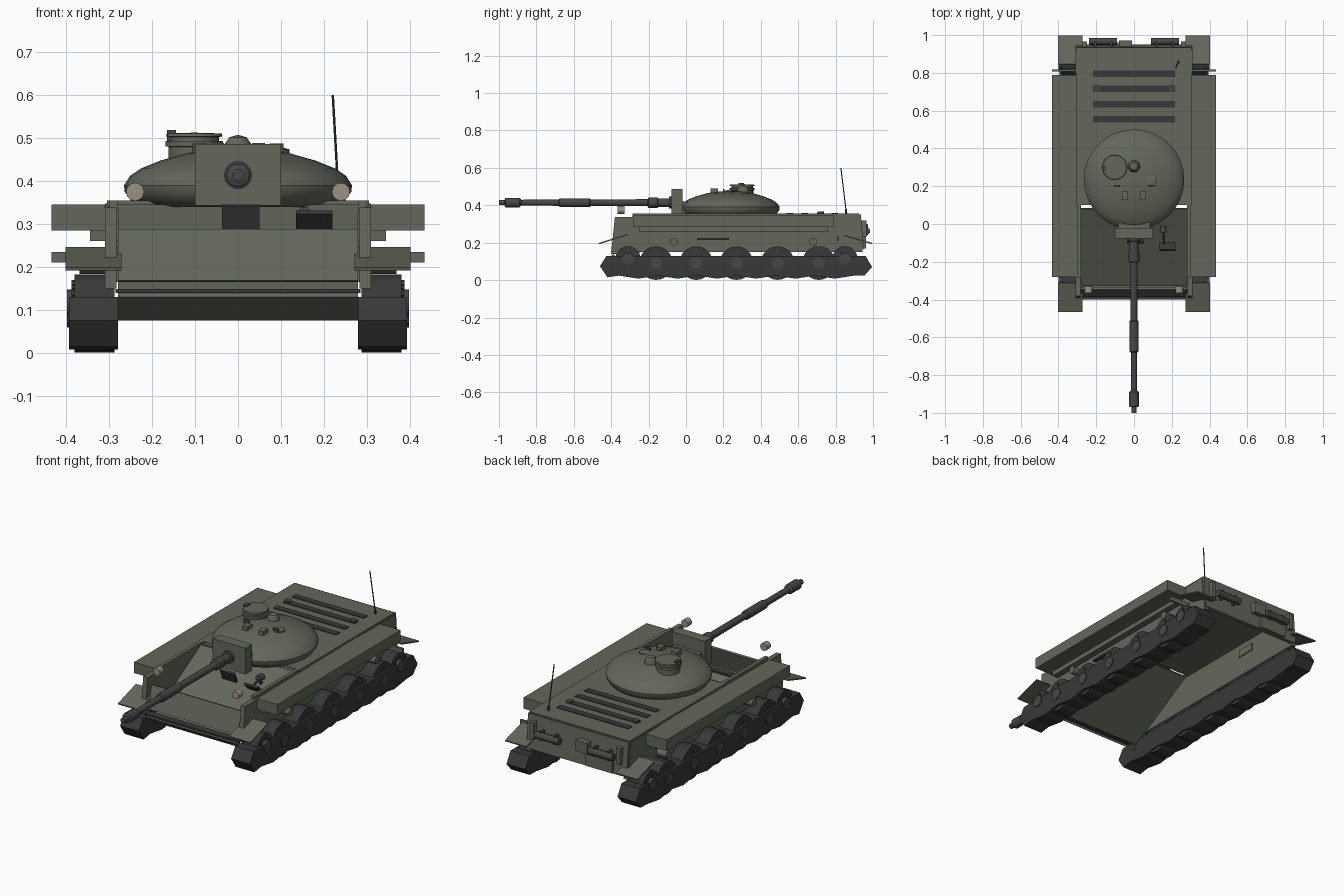
import bpy, bmesh, math
from mathutils import Vector, Matrix


def mat(name, c):
    m = bpy.data.materials.new(name)
    m.diffuse_color = (*c, 1)
    return m


GREEN = mat("olive_paint", (0.125, 0.135, 0.105))
DARK = mat("dark_rubber", (0.04, 0.04, 0.04))
STEEL = mat("gun_steel", (0.06, 0.062, 0.06))
LAMP = mat("lamp_glass", (0.32, 0.29, 0.23))


def finish(bm, name, m, smooth=False):
    bmesh.ops.recalc_face_normals(bm, faces=bm.faces)
    me = bpy.data.meshes.new(name)
    bm.to_mesh(me)
    bm.free()
    ob = bpy.data.objects.new(name, me)
    bpy.context.collection.objects.link(ob)
    me.materials.append(m)
    if smooth:
        bpy.ops.object.select_all(action='DESELECT')
        ob.select_set(True)
        bpy.context.view_layer.objects.active = ob
        bpy.ops.object.shade_smooth_by_angle(angle=math.radians(35))
    return ob


def box(name, x, y, z, m=GREEN, tilt=0):
    """Box from (min, max) ranges, tilted about x."""
    c = Vector((sum(x) / 2, sum(y) / 2, sum(z) / 2))
    s = (x[1] - x[0], y[1] - y[0], z[1] - z[0], 1)
    bm = bmesh.new()
    bmesh.ops.create_cube(bm, size=1, matrix=Matrix.Translation(c) @ Matrix.Rotation(tilt, 4, 'X') @ Matrix.Diagonal(s))
    return finish(bm, name, m)


def prism(name, x, pts, m=GREEN):
    """(y, z) outline extruded along x."""
    bm = bmesh.new()
    f = bm.faces.new([bm.verts.new((x[0], *p)) for p in pts])
    r = bmesh.ops.extrude_face_region(bm, geom=[f])
    vs = [v for v in r['geom'] if isinstance(v, bmesh.types.BMVert)]
    bmesh.ops.translate(bm, verts=vs, vec=(x[1] - x[0], 0, 0))
    return finish(bm, name, m)


def slab(name, x, a, b, t, m=GREEN):
    """Sloped plate between two (y, z) points."""
    d = Vector((b[0] - a[0], b[1] - a[1])).normalized() * t
    n = (-d.y, d.x)
    return prism(name, x, [a, b, (b[0] + n[0], b[1] + n[1]), (a[0] + n[0], a[1] + n[1])], m)


def rod(name, a, b, r, m=STEEL, n=12):
    a, b = Vector(a), Vector(b)
    q = (b - a).to_track_quat('Z', 'Y').to_matrix().to_4x4()
    bm = bmesh.new()
    bmesh.ops.create_cone(bm, cap_ends=True, segments=n, radius1=r, radius2=r, depth=(b - a).length,
                          matrix=Matrix.Translation((a + b) / 2) @ q)
    return finish(bm, name, m, True)


def lathe(name, origin, pts, axis='Z', n=32, m=GREEN):
    """(radius, height) outline spun about z or along -y."""
    bm = bmesh.new()
    vs = [bm.verts.new((r, 0, h)) for r, h in pts]
    es = [bm.edges.new(p) for p in zip(vs, vs[1:])]
    bmesh.ops.spin(bm, geom=vs + es, cent=(0, 0, 0), axis=(0, 0, 1), angle=2 * math.pi, steps=n)
    bmesh.ops.remove_doubles(bm, verts=bm.verts, dist=1e-5)
    rot = Matrix.Rotation(math.pi / 2, 4, 'X') if axis == 'Y' else Matrix()
    bmesh.ops.transform(bm, matrix=Matrix.Translation(origin) @ rot, verts=bm.verts)
    return finish(bm, name, m, True)


# Hull shell, open underneath
box("engine_deck", (-0.305, 0.305), (0.1, 0.925), (0.335, 0.355))
slab("glacis_plate", (-0.28, 0.28), (-0.32, 0.105), (0.085, 0.335), 0.012)
slab("front_plate", (-0.28, 0.28), (-0.372, 0.165), (-0.335, 0.285), 0.012)
box("nose_strip", (-0.285, 0.285), (-0.40, -0.36), (0.139, 0.148), DARK)
slab("nose_plate", (-0.28, 0.28), (-0.32, 0.085), (-0.39, 0.139), 0.012)
prism("rear_plate", (-0.305, 0.305), [(0.915, 0.35), (0.935, 0.35), (0.95, 0.165), (0.93, 0.165)])

wheels = [-0.16, 0.055, 0.27, 0.49, 0.71]
for s in (1, -1):
    side = "right" if s > 0 else "left"

    def X(a, b):
        return tuple(sorted((a * s, b * s)))

    # Side wall, skirt box and end fenders
    prism(side + "_hull_wall", X(0.283, 0.31),
          [(-0.38, 0.338), (0.92, 0.348), (0.945, 0.15), (-0.40, 0.15)])
    box(side + "_deck_rail", X(0.28, 0.30), (-0.285, 0.92), (0.335, 0.355))
    box(side + "_skirt_box", X(0.31, 0.435), (-0.28, 0.79), (0.285, 0.345))
    box(side + "_skirt_bracket", X(0.31, 0.345), (-0.25, 0.76), (0.26, 0.285))
    slab(side + "_front_fender", X(0.272, 0.402), (-0.465, 0.192), (-0.31, 0.24), 0.007)
    slab(side + "_rear_fender", X(0.272, 0.402), (0.845, 0.235), (0.995, 0.192), 0.007)
    box(side + "_fender_brace", X(0.31, 0.435), (0.807, 0.819), (0.21, 0.235))
    box(side + "_side_hatch", X(0.278, 0.315), (0.52, 0.625), (0.262, 0.302))
    box(side + "_tow_strip", X(0.31, 0.33), (0.06, 0.23), (0.215, 0.226), DARK)

    # Track with a rippled lower run
    top = [(-0.425, 0.13), (0.96, 0.13), (0.995, 0.07), (0.955, 0.025)]
    low = []
    for i in range(13):
        low.append((0.9 - i * 0.105, 0.008 if i % 2 else 0.024))
    prism(side + "_track", X(0.28, 0.394), top + low + [(-0.42, 0.015), (-0.46, 0.075)], DARK)

    # Road wheels, end wheels and return rollers
    for i, (y, z, r) in enumerate([(y, 0.091, 0.09) for y in wheels] + [(-0.31, 0.115, 0.067), (0.85, 0.115, 0.067)]):
        name = f"{side}_wheel_{i}"
        rod(name, (0.288 * s, y, z), (0.381 * s, y, z), r, DARK, 20)
        rod(name + "_hub", (0.38 * s, y, z), (0.399 * s, y, z), 0.032, STEEL, 12)
        for k in range(6):
            a = k * math.pi / 3 + math.pi / 6
            by, bz = y + r * 0.7 * math.cos(a), z + r * 0.7 * math.sin(a)
            if bz > 0.13:
                rod(name + f"_bolt_{k}", (0.38 * s, by, bz), (0.388 * s, by, bz), 0.007, STEEL, 6)
    for y in (-0.065, 0.68):
        rod(side + "_return_roller", (0.30 * s, y, 0.205), (0.37 * s, y, 0.205), 0.021, GREEN, 12)

    # Headlamps, rear drums and rear brackets
    rod(side + "_headlamp", (0.24 * s, -0.365, 0.375), (0.24 * s, -0.33, 0.375), 0.021, LAMP)
    rod(side + "_rear_drum", (0.09 * s, 0.966, 0.262), (0.237 * s, 0.966, 0.262), 0.019, STEEL)
    for x in (0.12, 0.205):
        box(side + "_drum_strap", X(x - 0.006, x + 0.006), (0.935, 0.97), (0.238, 0.288), STEEL)
    box(side + "_tail_bracket", X(0.25, 0.275), (0.93, 0.965), (0.23, 0.32))

box("rear_locker", (-0.225, -0.06), (0.935, 0.962), (0.17, 0.235))
box("rear_hitch_plate", (-0.08, -0.01), (0.93, 0.972), (0.24, 0.30))

# Engine grilles and caps
for y in (0.795, 0.717, 0.635, 0.555):
    box("engine_grille", (-0.218, 0.218), (y - 0.017, y + 0.017), (0.35, 0.359), DARK)
for x in (-0.2, 0.2):
    rod("deck_cap", (x, 0.72, 0.35), (x, 0.72, 0.366), 0.018, STEEL)

# Antenna
rod("antenna_base", (0.235, 0.857, 0.35), (0.234, 0.855, 0.38), 0.006, STEEL, 8)
rod("antenna", (0.234, 0.856, 0.37), (0.221, 0.828, 0.6), 0.003, STEEL, 8)

# Turret dome
lathe("turret", (0, 0.235, 0), [(0, 0.34), (0.225, 0.34), (0.25, 0.355), (0.264, 0.375), (0.266, 0.39),
      (0.252, 0.412), (0.225, 0.43), (0.18, 0.448), (0.12, 0.465), (0.06, 0.474), (0, 0.477)])
box("mantlet", (-0.1, 0.1), (-0.078, -0.02), (0.343, 0.487))
box("mantlet_neck", (-0.085, 0.085), (-0.03, 0.06), (0.35, 0.42))

# Gun barrel
lathe("gun_barrel", (0, 0, 0.414), [(0, 0.06), (0.033, 0.06), (0.033, 0.09), (0.024, 0.092), (0.024, 0.15),
      (0.029, 0.152), (0.029, 0.2), (0.019, 0.205), (0.018, 0.51), (0.024, 0.515), (0.024, 0.675), (0.017, 0.68),
      (0.016, 0.88), (0.026, 0.89), (0.027, 0.965), (0.014, 0.97), (0.014, 1.0), (0, 1.0)], 'Y', 14, STEEL)

# Commander hatch and turret roof fittings
lathe("cupola", (-0.102, 0.3, 0), [(0, 0.45), (0.06, 0.45), (0.06, 0.48), (0.067, 0.481), (0.067, 0.493),
      (0.058, 0.494), (0.058, 0.503), (0.066, 0.504), (0.064, 0.511), (0, 0.513)], n=24)
box("cupola_sight", (-0.166, -0.145), (0.28, 0.31), (0.49, 0.519), STEEL)
lathe("roof_vent", (0, 0.305, 0), [(0.032, 0.465), (0.03, 0.488), (0.02, 0.502), (0, 0.508)], n=16)
for x in (-0.048, 0.048):
    box("roof_periscope", (x - 0.015, x + 0.015), (0.13, 0.172), (0.45, 0.489))
for x in (-0.09, 0.09):
    box("roof_handle", (x - 0.016, x + 0.016), (0.197, 0.206), (0.455, 0.488), STEEL)
lathe("loader_hatch", (0.09, 0.225, 0), [(0.03, 0.455), (0.03, 0.474), (0, 0.482)], n=12)

# Driver shields and stalk lamp on the glacis
box("driver_shield", (-0.037, 0.05), (-0.095, -0.083), (0.285, 0.345), DARK, 0.4)
box("side_shield", (0.135, 0.22), (-0.125, -0.113), (0.278, 0.336), DARK, 0.8)
rod("stalk_post", (0.155, -0.02, 0.27), (0.155, -0.03, 0.325), 0.008, STEEL, 8)
rod("stalk_arm", (0.155, -0.03, 0.32), (0.16, -0.11, 0.3), 0.006, STEEL, 8)
rod("stalk_lamp", (0.155, -0.045, 0.322), (0.155, -0.01, 0.322), 0.018, STEEL, 12)
